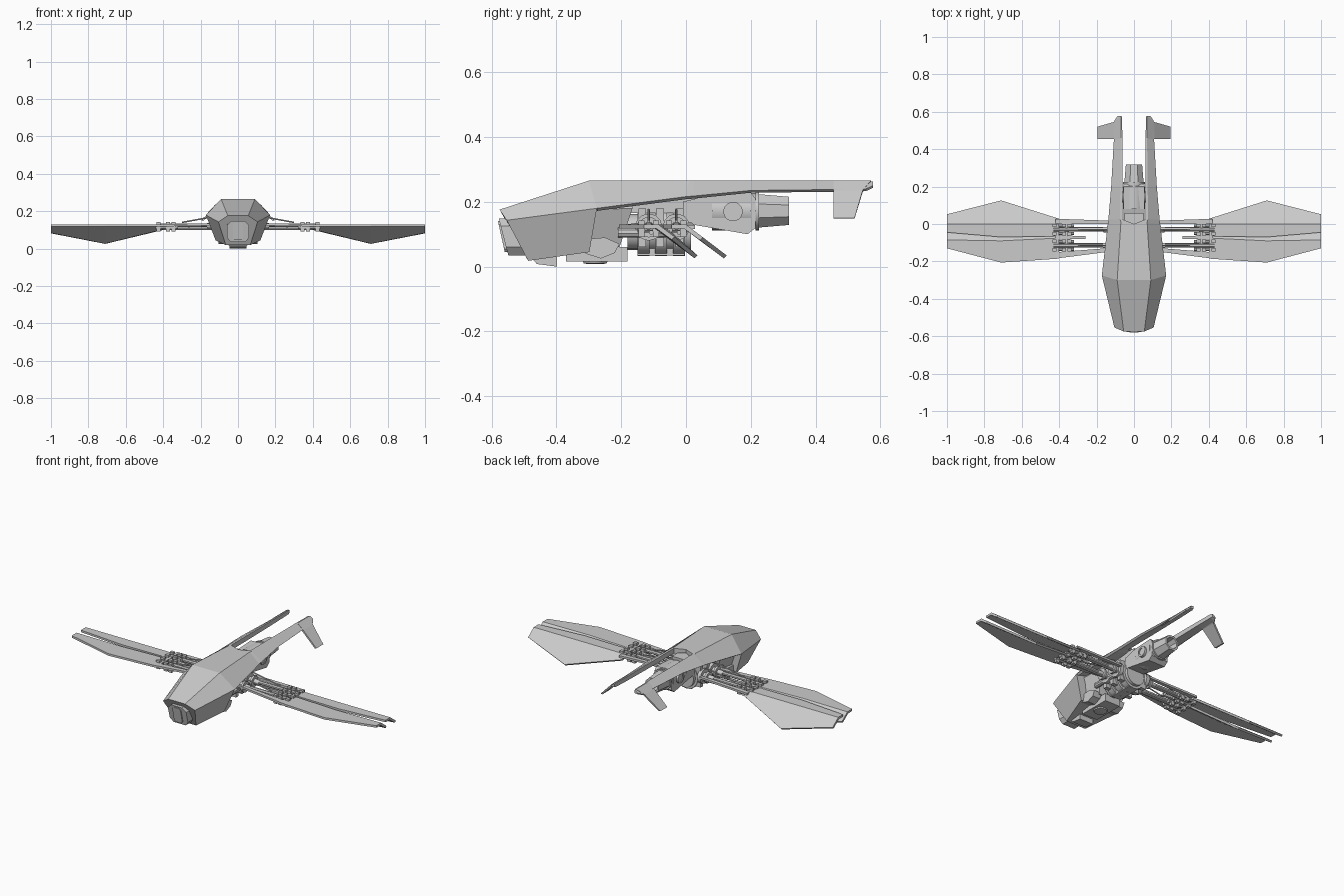
import bpy, math
from mathutils import Vector


def make(name, verts, faces, mirror=False):
    me = bpy.data.meshes.new(name)
    me.from_pydata(verts, [], faces)
    ob = bpy.data.objects.new(name, me)
    bpy.context.collection.objects.link(ob)
    bpy.context.view_layer.objects.active = ob
    ob.select_set(True)
    bpy.ops.object.mode_set(mode='EDIT')
    bpy.ops.mesh.select_all(action='SELECT')
    bpy.ops.mesh.normals_make_consistent(inside=False)
    bpy.ops.object.mode_set(mode='OBJECT')
    ob.select_set(False)
    if mirror:
        ob.modifiers.new("Mirror", 'MIRROR')
    return ob


def loft(name, rings, mirror=False):
    n, m = len(rings[0]), len(rings)
    faces = [(r * n + i, r * n + (i + 1) % n, (r + 1) * n + (i + 1) % n, (r + 1) * n + i)
             for r in range(m - 1) for i in range(n)]
    faces += [tuple(range(n)), tuple(range((m - 1) * n, m * n))]
    return make(name, [p for ring in rings for p in ring], faces, mirror)


def box(name, x, y, z, mirror=False):
    return loft(name, [[(x[0], b, c), (x[1], b, c), (x[1], d, c), (x[0], d, c)]
                       for b, d, c in ((y[0], y[1], z[0]), (y[0], y[1], z[1]))], mirror)


def turned(name, start, direction, profile, sides=16, mirror=False):
    """Stack of circles (distance, radius) along a direction."""
    d = Vector(direction).normalized()
    u = d.orthogonal().normalized()
    v = d.cross(u)
    rings = []
    for t, r in profile:
        c = Vector(start) + d * t
        rings.append([c + u * (r * math.cos((k + .5) * math.tau / sides))
                      + v * (r * math.sin((k + .5) * math.tau / sides)) for k in range(sides)])
    ob = loft(name, rings, mirror)
    if sides > 8:
        bpy.context.view_layer.objects.active = ob
        ob.select_set(True)
        bpy.ops.object.shade_smooth_by_angle(angle=math.radians(35))
        ob.select_set(False)
    return ob


def rod(name, a, b, r, sides=8):
    d = Vector(b) - Vector(a)
    return turned(name, a, d, [(0, r), (d.length, r)], sides, True)


def side_prism(name, outline, x0, x1, mirror=False):
    return loft(name, [[(x, y, z) for y, z in outline] for x in (x0, x1)], mirror)


def sym(half):
    return half + [(-x, y, z) for x, y, z in reversed(half)]


# Faceted nose hull
loft("nose_hull", [
    sym([(.055, -.575, .176), (.105, -.553, .143), (.065, -.487, .018)]),
    sym([(.09, -.3, .265), (.172, -.275, .18), (.12, -.298, .045)])])

# Rear cowl running into the twin tail booms
loft("cowl_and_boom", [
    [(0, -.3, .265), (.09, -.3, .265), (.172, -.275, .18), (.16, -.275, .172), (0, -.28, .225)],
    [(0, 0, .265), (.07, .01, .265), (.14, 0, .216), (.128, 0, .208), (0, 0, .245)],
    [(.062, .025, .265), (.075, .025, .265), (.137, .025, .218), (.125, .025, .21), (.062, .025, .235)],
    [(.062, .2, .265), (.073, .2, .265), (.122, .2, .235), (.112, .2, .228), (.062, .2, .236)],
    [(.062, .46, .265), (.07, .46, .265), (.107, .46, .238), (.1, .46, .231), (.062, .46, .24)],
    [(.064, .565, .265), (.07, .565, .265), (.103, .555, .24), (.098, .555, .233), (.064, .565, .242)],
    [(.066, .577, .262), (.07, .577, .262), (.088, .577, .25), (.086, .577, .243), (.066, .577, .245)]], True)

# Drooping tail fins
loft("tail_fin", [
    [(.075, .455, .265), (.075, .57, .265), (.068, .57, .25), (.068, .455, .25)],
    [(.11, .455, .235), (.11, .545, .235), (.1, .545, .23), (.1, .455, .23)],
    [(.196, .455, .15), (.196, .52, .15), (.185, .52, .148), (.185, .455, .148)]], True)

# Nose sensor: hooded block with an inset window
nose_outline = [(-.575, .148), (-.55, .035), (-.49, .035), (-.49, .16)]
loft("nose_sensor", [
    sym([(.035, -.577, .148), (.06, -.572, .125), (.06, -.555, .06), (.04, -.548, .035)]),
    sym([(.035, -.48, .15), (.06, -.48, .125), (.06, -.48, .06), (.04, -.48, .035)])])
loft("sensor_window", [
    sym([(.018, -.58, .14), (.027, -.578, .13), (.027, -.561, .055), (.018, -.559, .045)]),
    sym([(.018, -.54, .14), (.027, -.54, .13), (.027, -.54, .055), (.018, -.54, .045)])])

# Belly fittings
side_prism("chin_block", [(-.475, .025), (-.46, .008), (-.398, 0), (-.398, .03)], -.045, .045)
side_prism("belly_tray", [(-.37, .016), (-.18, .016), (-.18, .06), (-.37, .06)], -.05, .05)
side_prism("belly_pod", [(-.31, .04), (-.262, .025), (-.22, .042), (-.205, .07), (-.25, .09), (-.31, .085)],
           .055, .105, True)
turned("belly_lens", (0, -.28, .02), (0, 0, -1), [(0, .04), (.01, .036), (.012, .025)])

# Inner fuselage behind the nose
loft("inner_body", [
    sym([(.07, -.31, .24), (.12, -.31, .175), (.085, -.31, .06)]),
    sym([(.06, -.17, .245), (.105, -.165, .18), (.07, -.205, .06)])])

# Ribbed drive drum
drum = [(0, .055), (.03, .055), (.03, .072)]
for k in range(3):
    y = .03 + k * .055
    drum += [(y, .074), (y + .037, .074), (y + .037, .06), (y + .055, .06)]
turned("drive_drum", (0, -.18, .107), (0, 1, 0), drum, 20)
box("drum_keel", (-.03, .03), (-.15, -.005), (.035, .06))
box("upper_spine", (-.05, .05), (-.18, .06), (.165, .235))
for y in (-.135, -.08, -.02):
    box("drum_bracket", (.055, .09), (y - .012, y + .012), (.06, .18), True)

# Engine mount, side trunnion and rear exhaust
side_prism("engine_mount", [(-.01, .2), (.08, .222), (.2, .228), (.215, .21), (.215, .12), (.19, .1), (-.01, .135)],
           -.055, .055)
turned("engine_trunnion", (.05, .145, .17), (1, 0, 0), [(0, .03), (.02, .03), (.02, .02), (.016, .02)], 16, True)
turned("engine_barrel", (0, .08, .172), (0, 1, 0), [(0, .06), (.12, .06), (.12, .055), (.135, .055), (.135, .06), (.145, .06)], 20)
turned("exhaust", (0, .22, .172), (0, 1, 0), [(0, .056), (.098, .047), (.098, .035), (.04, .03)], 8)


# Wings: flat leading strip, flap folded down behind the crease
def wing(name, stations):
    rings = []
    for x, lead, crease, trail in stations:
        zt = .13 - .76 * (trail - crease)
        rings.append([(x, lead, .13), (x, crease, .13), (x, trail, zt),
                      (x, trail - .009, zt - .009), (x, crease - .006, .117), (x, lead, .118)])
    loft(name, rings, True)


wing("front_wing", [(.4, -.185, -.075, -.05), (.71, -.206, -.09, .035), (1, -.13, -.085, -.035)])
wing("rear_wing", [(.4, -.065, 0, .028), (.71, -.07, 0, .126), (1, -.045, 0, .052)])


# Flat root arms linking the wings to the body
def arm(name, a, b, wa, wb):
    loft(name, [[(p[0], p[1] - w, p[2] - .006), (p[0], p[1] + w, p[2] - .006),
                 (p[0], p[1] + w, p[2] + .006), (p[0], p[1] - w, p[2] + .006)]
                for p, w in ((a, wa), (b, wb))], True)


arm("front_arm", (.1, -.135, .13), (.42, -.168, .124), .009, .017)
arm("rear_arm", (.1, .008, .13), (.42, .014, .122), .009, .014)
arm("middle_arm", (.26, -.072, .12), (.42, -.072, .124), .007, .012)
for y in (-.115, -.03):
    rod("main_strut", (.07, y, .125), (.43, y, .125), .011)
    rod("lower_strut", (.07, y + .008, .105), (.4, y + .008, .105), .007)
    # Shoulder gears and collars
    turned("shoulder_gear", (.08, y, .122), (1, 0, 0),
           [(0, .042), (.022, .042), (.022, .022), (.04, .022), (.04, .032), (.052, .032), (.052, .016), (.085, .014)], 12, True)
    rod("upper_brace", (.11, y, .175), (.3, y, .14), .004, 6)
    # Hinge clusters at the wing roots
    for x in (.345, .375, .425):
        for s in (-.022, .022):
            box("hinge_block", (x - .011, x + .011), (y + s - .009, y + s + .009), (.092, .142), True)
    rod("hinge_bar", (.32, y - .02, .112), (.44, y - .02, .112), .009)
    rod("hinge_bar", (.32, y + .02, .112), (.44, y + .02, .112), .009)
    rod("hinge_pin", (.36, y - .035, .118), (.36, y + .035, .118), .013)

# Horizontal forward actuator beside the drum
turned("forward_actuator", (.09, -.21, .105), (0, 1, 0), [(0, .016), (.2, .016)], 10, True)
